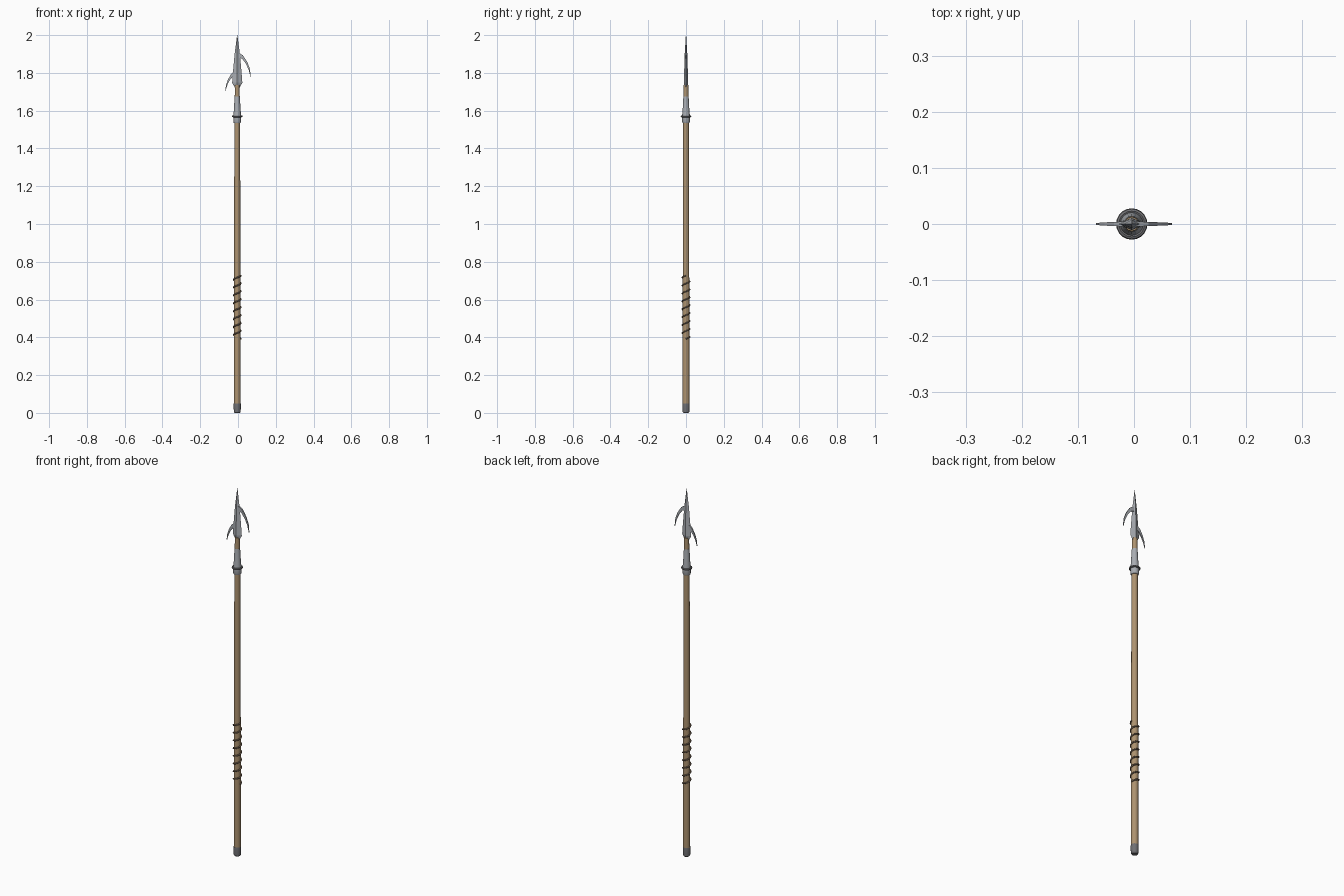
import bpy, bmesh
from math import cos, sin, pi

if "Cube" in bpy.data.objects:
    bpy.data.objects.remove(bpy.data.objects["Cube"])

X0 = -0.004  # shaft axis


def mat(name, c):
    m = bpy.data.materials.new(name)
    m.diffuse_color = (*c, 1)
    m.use_nodes = True
    m.node_tree.nodes["Principled BSDF"].inputs["Base Color"].default_value = m.diffuse_color
    return m


WOOD = mat("wood", (0.42, 0.29, 0.16))
CORD = mat("cord", (0.17, 0.12, 0.08))
STEEL = mat("steel", (0.40, 0.42, 0.45))
DARK = mat("dark_iron", (0.16, 0.16, 0.17))


def loft(name, rings, material, smooth=True):
    """Skin a list of equal-length point rings and cap both ends."""
    bm = bmesh.new()
    vs = [[bm.verts.new(p) for p in r] for r in rings]
    n = len(rings[0])
    for a, b in zip(vs, vs[1:]):
        for i in range(n):
            j = (i + 1) % n
            bm.faces.new((a[i], a[j], b[j], b[i]))
    bm.faces.new(vs[0][::-1])
    bm.faces.new(vs[-1])
    bmesh.ops.recalc_face_normals(bm, faces=bm.faces)
    me = bpy.data.meshes.new(name)
    bm.to_mesh(me)
    bm.free()
    ob = bpy.data.objects.new(name, me)
    bpy.context.collection.objects.link(ob)
    me.materials.append(material)
    if smooth:
        bpy.ops.object.select_all(action='DESELECT')
        ob.select_set(True)
        bpy.context.view_layer.objects.active = ob
        bpy.ops.object.shade_smooth_by_angle()
    return ob


def turned(name, profile, material, n=16):
    """Lathe a (radius, z) profile around the shaft axis."""
    return loft(name, [[(X0 + r * cos(2 * pi * i / n), r * sin(2 * pi * i / n), z)
                        for i in range(n)] for r, z in profile], material)


# Shaft and butt cap
turned("shaft", [(0.018, 0.01), (0.0175, 0.6), (0.016, 1.2), (0.015, 1.55)], WOOD)
turned("butt_cap", [(0.014, 0), (0.018, 0.006), (0.0195, 0.04), (0.0185, 0.05)], DARK)

# Socket, binding ring and foreshaft
turned("socket", [(0.018, 1.535), (0.0205, 1.54), (0.0205, 1.575), (0.018, 1.60),
                  (0.014, 1.675)], STEEL)
turned("foreshaft", [(0.0135, 1.66), (0.0125, 1.735)], WOOD)
bpy.ops.mesh.primitive_torus_add(location=(X0, 0, 1.57), major_radius=0.023, minor_radius=0.005,
                                 major_segments=20, minor_segments=8)
ring = bpy.context.object
ring.name = "binding_ring"
ring.data.materials.append(DARK)
bpy.ops.object.shade_smooth_by_angle()

# Cord wound around the grip
turns, steps, z0, z1 = 8, 16, 0.392, 0.727
curve = bpy.data.curves.new("grip_cord", 'CURVE')
curve.dimensions = '3D'
curve.bevel_depth = 0.004
curve.bevel_resolution = 1
curve.use_fill_caps = True
sp = curve.splines.new('POLY')
sp.points.add(turns * steps)
for i, p in enumerate(sp.points):
    a = 2 * pi * i / steps
    p.co = (X0 + 0.0195 * cos(a), 0.0195 * sin(a), z0 + (z1 - z0) * i / (turns * steps), 1)
curve.materials.append(CORD)
bpy.context.collection.objects.link(bpy.data.objects.new("grip_cord", curve))

# Spear head with diamond section: (half width, half thickness, z)
head = [(0.013, 0.008, 1.722), (0.027, 0.011, 1.748), (0.023, 0.010, 1.80),
        (0.014, 0.007, 1.90), (0.0008, 0.0008, 2.0)]
loft("spear_head", [[(X0 + w, 0, z), (X0, t, z), (X0 - w, 0, z), (X0, -t, z)]
                    for w, t, z in head], STEEL, False)


# Curved barbs: upper edge, lower edge in the xz plane
def barb(name, sx, pairs):
    rings = []
    for k, (xu, zu, xl, zl) in enumerate(pairs):
        t = 0.0045 * (1 - 0.18 * k)
        rings.append([(sx * xu, -t, zu), (sx * xu, t, zu), (sx * xl, t, zl), (sx * xl, -t, zl)])
    loft(name, rings, STEEL, False)


barb("upper_barb", 1, [(0.004, 1.906, 0.004, 1.880), (0.026, 1.893, 0.021, 1.876),
                       (0.049, 1.858, 0.042, 1.848), (0.063, 1.822, 0.057, 1.815),
                       (0.068, 1.778, 0.066, 1.778)])
barb("lower_barb", -1, [(0.014, 1.812, 0.014, 1.784), (0.036, 1.795, 0.030, 1.778),
                        (0.053, 1.765, 0.047, 1.756), (0.063, 1.738, 0.058, 1.732),
                        (0.068, 1.704, 0.066, 1.704)])
